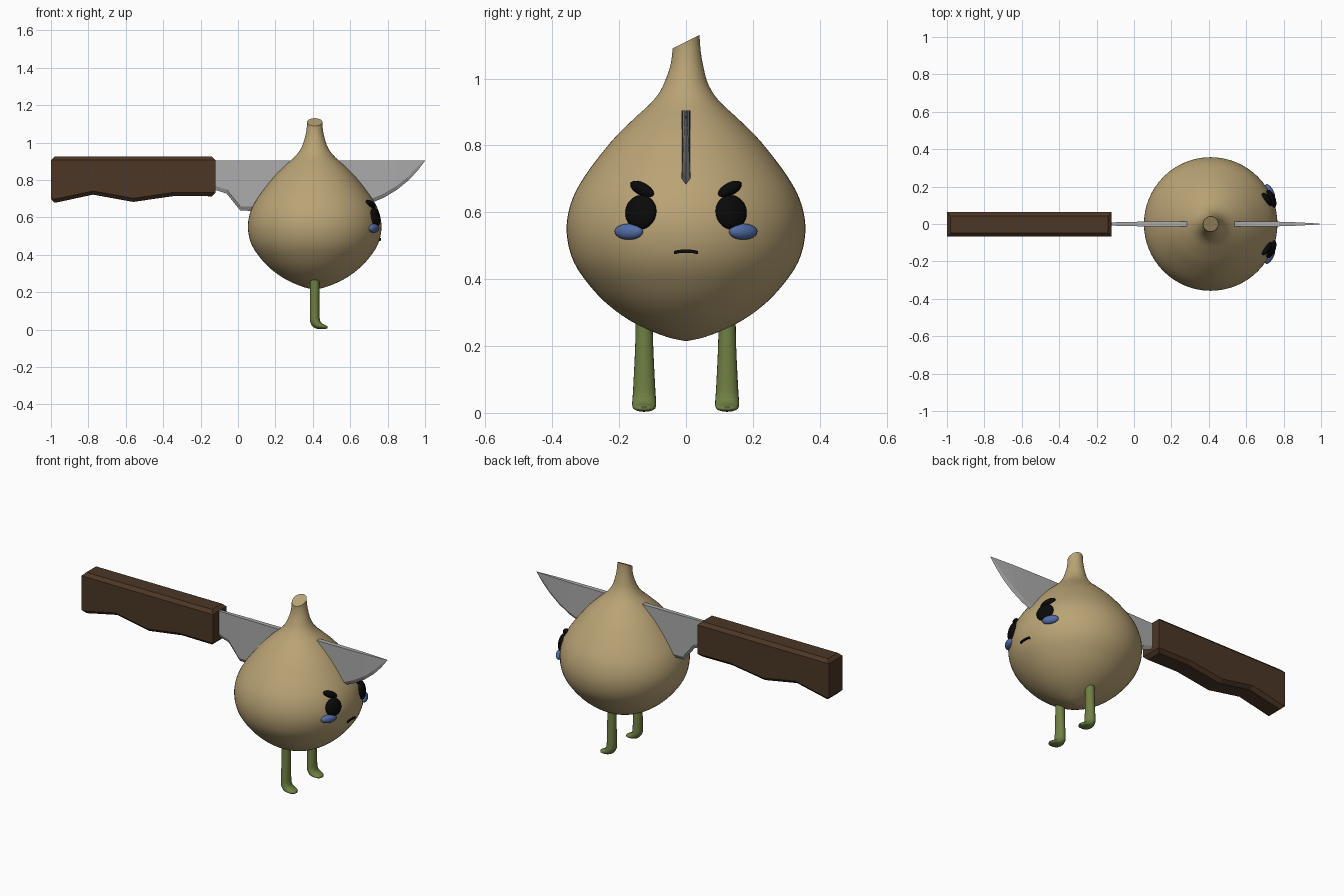
import bpy, bmesh, math
from mathutils import Matrix, Vector

cube = bpy.data.objects.get("Cube")
if cube:
    bpy.data.objects.remove(cube, do_unlink=True)

CX = 0.41  # axis of the bulb


def material(name, rgb, rough=0.6):
    m = bpy.data.materials.new(name)
    m.use_nodes = True
    m.diffuse_color = (*rgb, 1)
    bsdf = m.node_tree.nodes["Principled BSDF"]
    bsdf.inputs["Base Color"].default_value = (*rgb, 1)
    bsdf.inputs["Roughness"].default_value = rough
    return m


SKIN = material("tan_skin", (0.49, 0.37, 0.18))
STEEL = material("grey_steel", (0.41, 0.41, 0.41))
WOOD = material("dark_wood", (0.072, 0.037, 0.019))
GREEN = material("leaf_green", (0.16, 0.215, 0.058))
BLACK = material("black", (0.003, 0.003, 0.003))
BLUE = material("tear_blue", (0.085, 0.15, 0.38))


def finish(name, bm, mat, smooth=None):
    bmesh.ops.recalc_face_normals(bm, faces=bm.faces)
    me = bpy.data.meshes.new(name)
    bm.to_mesh(me)
    bm.free()
    me.materials.append(mat)
    ob = bpy.data.objects.new(name, me)
    bpy.context.collection.objects.link(ob)
    if smooth:
        bpy.ops.object.select_all(action='DESELECT')
        ob.select_set(True)
        bpy.context.view_layer.objects.active = ob
        bpy.ops.object.shade_smooth_by_angle(angle=math.radians(smooth))
    return ob


def loft(name, rings, mat, smooth=None):
    """Skin a list of equal-length point rings and cap both ends."""
    bm = bmesh.new()
    rows = [[bm.verts.new(p) for p in ring] for ring in rings]
    n = len(rows[0])
    for a, b in zip(rows, rows[1:]):
        for i in range(n):
            j = (i + 1) % n
            bm.faces.new((a[i], a[j], b[j], b[i]))
    bm.faces.new(rows[0])
    bm.faces.new(rows[-1])
    return finish(name, bm, mat, smooth)


def spline(points, steps):
    """Smooth curve through the points."""
    pts = [Vector(p) for p in points]
    pts = [2 * pts[0] - pts[1]] + pts + [2 * pts[-1] - pts[-2]]
    out = []
    for p0, p1, p2, p3 in zip(pts, pts[1:], pts[2:], pts[3:]):
        for s in range(steps):
            t = s / steps
            out.append(0.5 * (2 * p1 + (p2 - p0) * t + (2 * p0 - 5 * p1 + 4 * p2 - p3) * t * t
                              + (3 * p1 - p0 - 3 * p2 + p3) * t ** 3))
    return out + [pts[-2]]


# Bulb body with a slanted cut stem
profile = [(0.004, 0.215), (0.06, 0.228), (0.14, 0.261), (0.21, 0.305), (0.275, 0.365),
           (0.335, 0.45), (0.357, 0.54), (0.345, 0.625), (0.305, 0.705), (0.225, 0.81),
           (0.16, 0.876), (0.1, 0.932), (0.068, 0.98), (0.049, 1.04), (0.042, 1.085), (0.041, 1.11)]
rings = []
for r, z in spline(profile, 4):
    slant = 0.5 * min(1, max(0, (z - 1.0) / 0.1))
    angles = [math.tau * i / 64 for i in range(64)]
    rings.append([(CX + r * math.cos(a), r * math.sin(a), z + slant * r * math.sin(a)) for a in angles])
loft("bulb_body", rings, SKIN, 40)

# Legs with small forward feet: x, z, bend, half width, half thickness
leg = [(0.41, 0.32, 0, 0.025, 0.025), (0.41, 0.2, 0, 0.027, 0.025), (0.41, 0.075, 0, 0.033, 0.026),
       (0.413, 0.045, 20, 0.035, 0.027), (0.426, 0.026, 50, 0.036, 0.023),
       (0.45, 0.017, 78, 0.034, 0.014), (0.468, 0.014, 90, 0.027, 0.01), (0.479, 0.013, 90, 0.012, 0.005)]
for side, y in (("front", -0.125), ("back", 0.123)):
    rings = []
    for x, z, bend, wide, thick in spline(leg, 3):
        b = math.radians(bend)
        rings.append([(x + thick * math.cos(a) * math.cos(b), y + wide * math.sin(a),
                       z + thick * math.cos(a) * math.sin(b))
                      for a in (math.tau * i / 20 for i in range(20))])
    loft("leg_" + side, rings, GREEN, 50)


# Eyes, brows and cheeks as flattened balls lying on the skin
def button(name, mat, reach, y, z, size, pitch=0, roll=0):
    turn = math.asin(y / reach)
    place = (Matrix.Translation((CX + reach * math.cos(turn), y, z)) @ Matrix.Rotation(turn, 4, 'Z')
             @ Matrix.Rotation(-math.radians(pitch), 4, 'Y')
             @ Matrix.Rotation(math.radians(roll), 4, 'X') @ Matrix.Diagonal((*size, 1)))
    bm = bmesh.new()
    bmesh.ops.create_uvsphere(bm, u_segments=24, v_segments=14, radius=1, matrix=place)
    finish(name, bm, mat, 60)


for side, s in (("front", -1), ("back", 1)):
    button("eye_" + side, BLACK, 0.35, s * 0.135, 0.6, (0.022, 0.05, 0.052), 8)
    button("brow_" + side, BLACK, 0.326, s * 0.131, 0.669, (0.02, 0.044, 0.019), 20, s * 26)
    button("cheek_" + side, BLUE, 0.36, s * 0.171, 0.542, (0.02, 0.047, 0.024))

# Mouth: a thin arched strip wrapped on the skin
rings = []
for i in range(9):
    y = -0.036 + 0.009 * i
    x = CX + math.sqrt(0.346 ** 2 - y * y)
    z = 0.484 - 3.5 * y * y
    rings.append([(x - 0.01, y, z - 0.005), (x + 0.008, y, z - 0.005),
                  (x + 0.008, y, z + 0.005), (x - 0.01, y, z + 0.005)])
loft("mouth", rings, BLACK)

# Knife blade: x, lower edge height, half thickness
TOP = 0.905
blade = [(-0.15, 0.745, 0.009), (-0.115, 0.745, 0.009), (-0.06, 0.727, 0.01), (0.013, 0.636, 0.012),
         (0.25, 0.635, 0.014), (0.45, 0.636, 0.014), (0.6, 0.65, 0.014), (0.7, 0.672, 0.013),
         (0.78, 0.706, 0.012), (0.85, 0.748, 0.01), (0.91, 0.797, 0.007), (0.96, 0.85, 0.004),
         (0.985, 0.883, 0.002), (1.0, 0.903, 0.0005)]
rings = []
for x, low, t in blade:
    bevel = low + min(0.022, 0.4 * (TOP - low))
    rings.append([(x, -t, TOP), (x, -t, bevel), (x, -0.002 * t, low),
                  (x, 0.002 * t, low), (x, t, bevel), (x, t, TOP)])
loft("knife_blade", rings, STEEL)

# Knife handle: wavy outline pushed through in y, chamfered round top and bottom
outline = [(-1, 0.925), (-1, 0.68), (-0.975, 0.679), (-0.775, 0.722), (-0.56, 0.683),
           (-0.34, 0.715), (-0.12, 0.713), (-0.12, 0.925)]
handle = loft("knife_handle", [[(x, y, z) for x, z in outline] for y in (-0.068, 0.063)], WOOD)
bm = bmesh.new()
bm.from_mesh(handle.data)
chamfer = []
for e in bm.edges:
    a, b = (v.co for v in e.verts)
    across = abs(a.y - b.y) > 0.01
    at_end = abs(abs(a.x + 0.56) - 0.44) < 0.001
    if (across and at_end) or (not across and abs(a.x - b.x) > 0.01):
        chamfer.append(e)
bmesh.ops.bevel(bm, geom=chamfer, offset=0.019, segments=1, affect='EDGES', clamp_overlap=True)
bmesh.ops.recalc_face_normals(bm, faces=bm.faces)
bm.to_mesh(handle.data)
bm.free()
